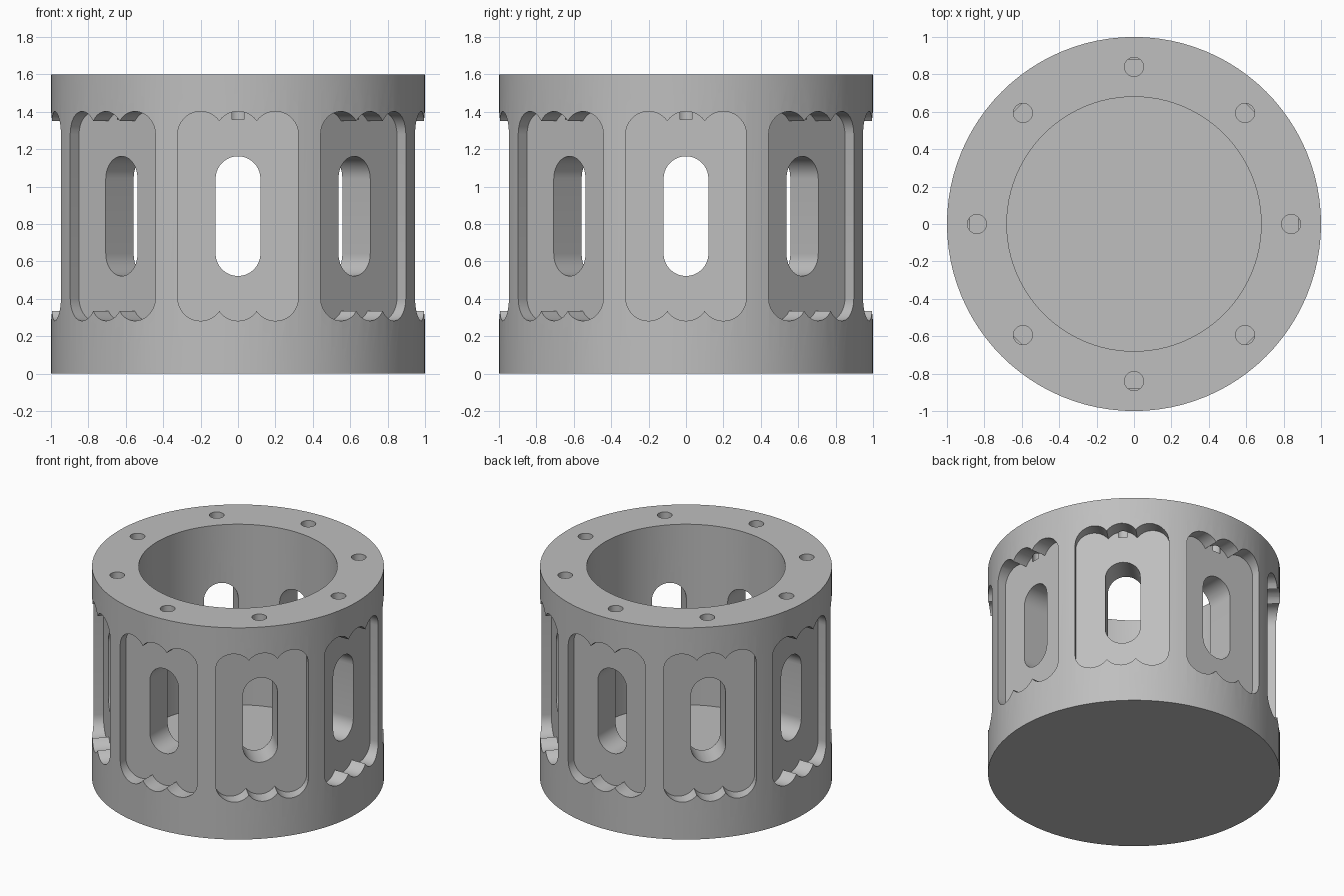
import bpy, bmesh
from math import sin, cos, pi, sqrt, asin
from mathutils import Matrix, Vector

if "Cube" in bpy.data.objects:
    bpy.data.objects.remove(bpy.data.objects["Cube"], do_unlink=True)

COUNT = 8            # pockets, slots and bolt holes around the ring
MID_Z = 0.842        # centre height of the windows
TOOL_R = 0.122       # radius of the scallops and slot ends
PITCH = 0.2          # spacing of the scallops

metal = bpy.data.materials.new("machined grey")
metal.use_nodes = True
GREY = (0.52, 0.52, 0.52, 1)
metal.diffuse_color = GREY
metal.node_tree.nodes["Principled BSDF"].inputs["Base Color"].default_value = GREY


def make_object(name, bm):
    bmesh.ops.recalc_face_normals(bm, faces=bm.faces)
    mesh = bpy.data.meshes.new(name)
    bm.to_mesh(mesh)
    bm.free()
    mesh.materials.append(metal)
    obj = bpy.data.objects.new(name, mesh)
    bpy.context.collection.objects.link(obj)
    return obj


def lathe(name, profile, steps):
    bm = bmesh.new()
    verts = [bm.verts.new((r, 0, z)) for r, z in profile]
    edges = [bm.edges.new(pair) for pair in zip(verts, verts[1:])]
    bmesh.ops.spin(bm, geom=verts + edges, axis=(0, 0, 1), cent=(0, 0, 0),
                   angle=2 * pi, steps=steps, use_duplicate=False)
    bmesh.ops.remove_doubles(bm, verts=bm.verts, dist=1e-4)
    return make_object(name, bm)


def arc(cx, cz, r, start, end, steps):
    angles = [start + (end - start) * i / steps for i in range(steps + 1)]
    return [(cx + r * cos(a), cz + r * sin(a)) for a in angles]


def radial_cutters(name, outline, inner, outer):
    """Extrude an outline outward and repeat it around the ring."""
    bm = bmesh.new()
    for i in range(COUNT):
        turn = Matrix.Rotation(2 * pi * i / COUNT, 3, 'Z')
        face = bm.faces.new([bm.verts.new(turn @ Vector((inner, x, z))) for x, z in outline])
        new = bmesh.ops.extrude_face_region(bm, geom=[face])["geom"]
        bmesh.ops.translate(bm, vec=turn @ Vector((outer - inner, 0, 0)),
                            verts=[g for g in new if isinstance(g, bmesh.types.BMVert)])
    return make_object(name, bm)


# Cup-shaped body: closed base, open bore
body = lathe("ring_housing", [(0, 0), (1, 0), (1, 1.6), (0.68, 1.6), (0.68, 0.235), (0, 0.235)], 96)

# Scalloped pocket outline: three overlapping arcs on top, mirrored below
rise = 0.56 - TOOL_R
cusp = asin(sqrt(TOOL_R ** 2 - (PITCH / 2) ** 2) / TOOL_R)
top = (arc(PITCH, rise, TOOL_R, 0, pi - cusp, 14)
       + arc(0, rise, TOOL_R, cusp, pi - cusp, 10)[1:]
       + arc(-PITCH, rise, TOOL_R, cusp, pi, 14)[1:])
pocket = [(x, MID_Z + z) for x, z in top] + [(-x, MID_Z - z) for x, z in top]

# Rounded through-slot outline
half = 0.322 - TOOL_R
slot = (arc(0, MID_Z + half, 0.12, 0, pi, 20) + arc(0, MID_Z - half, 0.12, pi, 2 * pi, 20))

# Blind bolt holes in the rim
bm = bmesh.new()
for i in range(COUNT):
    place = Matrix.Rotation(2 * pi * i / COUNT, 4, 'Z') @ Matrix.Translation((0.84, 0, 1.53))
    bmesh.ops.create_cone(bm, cap_ends=True, segments=32, radius1=0.051,
                          radius2=0.051, depth=0.34, matrix=place)
holes = make_object("bolt_hole_cutters", bm)

# Cut everything out of the body
bpy.context.view_layer.objects.active = body
for cutter in (radial_cutters("pocket_cutters", pocket, 0.88, 1.2),
               radial_cutters("slot_cutters", slot, 0.5, 1.1), holes):
    cutter.hide_render = True
    mod = body.modifiers.new(cutter.name, 'BOOLEAN')
    mod.operation = 'DIFFERENCE'
    mod.solver = 'EXACT'
    mod.object = cutter
    bpy.ops.object.modifier_apply(modifier=mod.name)
    bpy.data.objects.remove(cutter, do_unlink=True)

bpy.ops.object.select_all(action='DESELECT')
body.select_set(True)
bpy.ops.object.shade_smooth_by_angle()
